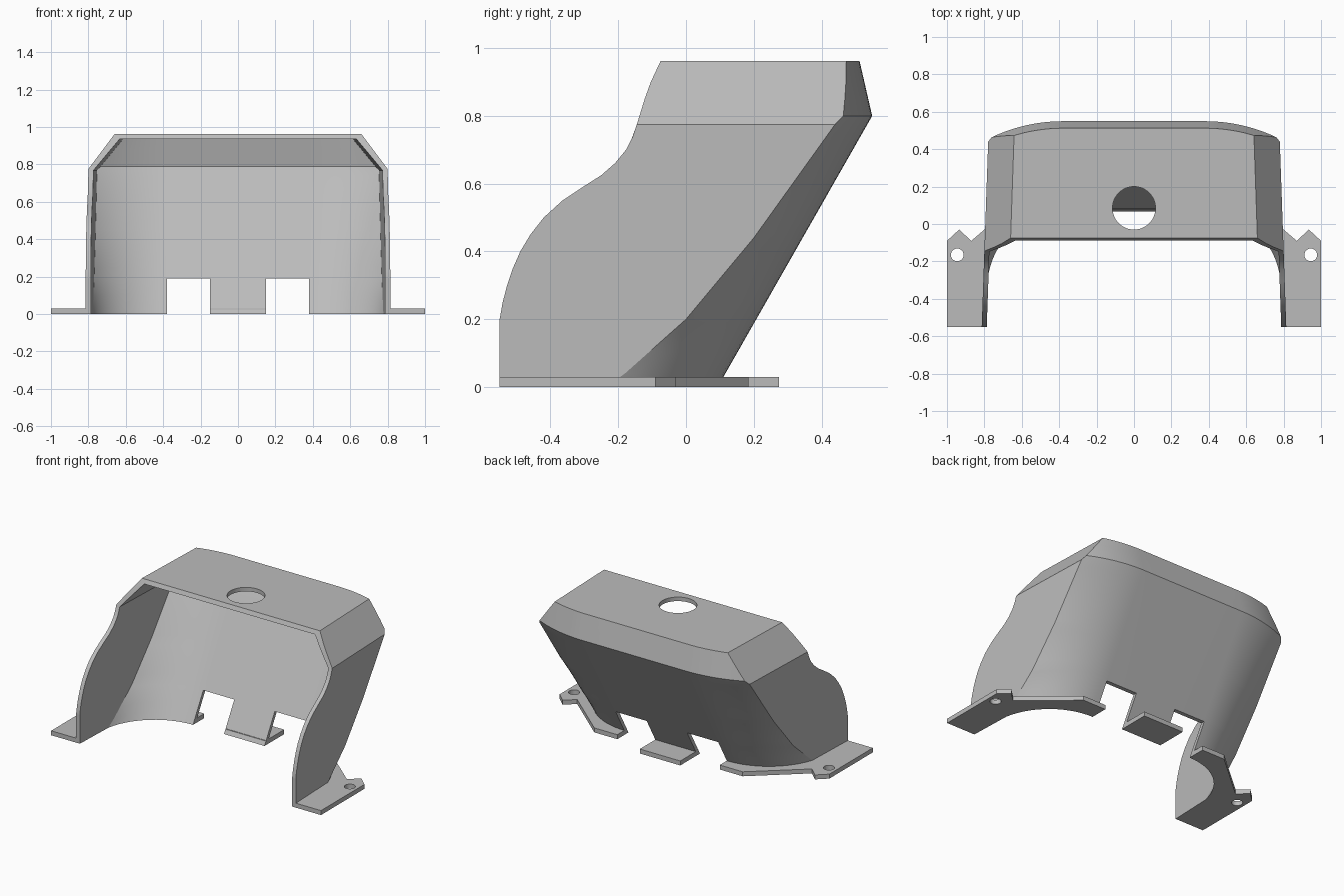
import bpy, bmesh, math

cube = bpy.data.objects.get("Cube")
if cube:
    bpy.data.objects.remove(cube, do_unlink=True)

grey = bpy.data.materials.new("plain grey")
grey.use_nodes = True
colour = (0.5, 0.5, 0.5, 1)
grey.diffuse_color = colour
grey.node_tree.nodes["Principled BSDF"].inputs["Base Color"].default_value = colour

WALL = 0.027        # shell thickness
PLATE = 0.03        # flange thickness
SLOT_IN, SLOT_OUT, SLOT_TOP = 0.15, 0.38, 0.19
SIDE_TOP, BACK_TOP, TOP = 0.775, 0.8, 0.962

# (height, y) of the curved front edge and of the line where the corners start
FRONT = [(0, -.55), (.2, -.55), (.25, -.541), (.3, -.528), (.35, -.511), (.4, -.489),
         (.45, -.459), (.5, -.42), (.55, -.365), (.59, -.305), (.625, -.25), (.66, -.21),
         (.7, -.177), (.74, -.157), (SIDE_TOP, -.145), (.85, -.122), (.9, -.104), (TOP, -.075)]
CORNER = [(0, -.235), (.04, -.18), (.2, 0), (.44, .2), (SIDE_TOP, .44)]


def lookup(table, z):
    for (z0, y0), (z1, y1) in zip(table, table[1:]):
        if z <= z1:
            return y0 + (y1 - y0) * (z - z0) / (z1 - z0)
    return table[-1][1]


def half_width(y, z, inset):
    chamfer = max(0, z - SIDE_TOP) / (TOP - SIDE_TOP)
    return 0.795 - 0.035 * y - 0.138 * chamfer - inset


def half_section(z, inset):
    """Right half of a level section: front edge, round corner, back, slot edges."""
    height = z - inset * max(0, (z - 0.7) / (TOP - 0.7))
    back = 0.0935 + 0.57 * min(z, BACK_TOP) - 0.23 * max(0, z - BACK_TOP) - inset
    if z <= SIDE_TOP:
        start = lookup(CORNER, z) - inset
        run = half_width(start, z, inset) - SLOT_OUT
        drop = back - start
        radius = (run * run + drop * drop) / (2 * drop)
    else:
        radius = 0.89
        run = half_width(0.45, z, inset) - SLOT_OUT
    first = math.acos(run / radius)
    front = lookup(FRONT, height)
    pts = [(half_width(front, z, inset), front, height)]
    steps = 14
    for k in range(steps + 1):
        a = first + (math.pi / 2 - first) * k / steps
        pts.append((SLOT_OUT + radius * math.cos(a), back - radius + radius * math.sin(a), height))
    return pts + [(SLOT_IN, back, height)]


def section(z, inset):
    half = half_section(z, inset)
    return half + [(-x, y, h) for x, y, h in reversed(half)]


def finish(bm, name):
    bmesh.ops.recalc_face_normals(bm, faces=bm.faces)
    mesh = bpy.data.meshes.new(name)
    bm.to_mesh(mesh)
    bm.free()
    mesh.materials.append(grey)
    ob = bpy.data.objects.new(name, mesh)
    bpy.context.collection.objects.link(ob)
    return ob


def select_only(ob):
    bpy.ops.object.select_all(action='DESELECT')
    ob.select_set(True)
    bpy.context.view_layer.objects.active = ob


def drill(ob, x, y, z, radius):
    """Cut a round vertical hole."""
    bpy.ops.mesh.primitive_cylinder_add(vertices=48, radius=radius, depth=0.2, location=(x, y, z))
    cutter = bpy.context.object
    cutter.hide_render = True
    cutter.data.materials.append(grey)
    mod = ob.modifiers.new("hole", 'BOOLEAN')
    mod.operation, mod.solver, mod.object = 'DIFFERENCE', 'EXACT', cutter
    select_only(ob)
    bpy.ops.object.modifier_apply(modifier=mod.name)
    bpy.data.objects.remove(cutter, do_unlink=True)


def prism(name, outline):
    bm = bmesh.new()
    face = bm.faces.new([bm.verts.new((x, y, 0)) for x, y in outline])
    new = bmesh.ops.extrude_face_region(bm, geom=[face])["geom"]
    bmesh.ops.translate(bm, vec=(0, 0, PLATE),
                        verts=[v for v in new if isinstance(v, bmesh.types.BMVert)])
    return finish(bm, name)


# Shell: matching outer and inner grids joined along every open edge
levels = sorted({z for z, _ in FRONT + CORNER} | {0.1, 0.15, SLOT_TOP, BACK_TOP})
bm = bmesh.new()
outer = [[bm.verts.new(p) for p in section(z, 0)] for z in levels]
inner = [[bm.verts.new(p) for p in section(z, WALL)] for z in levels]
rows, cols = len(levels) - 1, len(outer[0]) - 1
slot_col = cols // 2 - 1
cells = {(i, j) for i in range(rows) for j in range(cols)
         if not (j in (slot_col, cols - 1 - slot_col) and levels[i + 1] <= SLOT_TOP + 1e-6)}
for i, j in cells:
    ring = [(i, j), (i, j + 1), (i + 1, j + 1), (i + 1, j)]
    neighbours = [(i - 1, j), (i, j + 1), (i + 1, j), (i, j - 1)]
    for grid in (outer, inner):
        bm.faces.new([grid[a][b] for a, b in ring])
    for k, other in enumerate(neighbours):
        if other not in cells and other[0] < rows:
            (a, b), (c, d) = ring[k], ring[(k + 1) % 4]
            bm.faces.new([outer[a][b], outer[c][d], inner[c][d], inner[a][b]])
# Flat roof, its underside and its front rim
bm.faces.new(outer[-1])
bm.faces.new(inner[-1])
bm.faces.new([outer[-1][0], outer[-1][-1], inner[-1][-1], inner[-1][0]])
loose = [v for v in bm.verts if not v.link_faces]
bmesh.ops.delete(bm, geom=loose, context='VERTS')
shell = finish(bm, "cover_shell")
drill(shell, 0, 0.085, TOP, 0.115)
select_only(shell)
bpy.ops.object.shade_smooth_by_angle(angle=math.radians(20))

# Side flanges with a notched end and a screw hole
wall_line = [(x, y) for x, y, _ in half_section(0, 0.008)[:-1]]
outline = [(SLOT_OUT, .185), (.55, .185), (.87, -.09), (.935, -.03), (1, -.09), (1, -.55)]
for side, name in ((1, "left_flange"), (-1, "right_flange")):
    flange = prism(name, [(side * x, y) for x, y in outline + wall_line])
    drill(flange, side * 0.945, -0.165, 0, 0.034)

# Centre tab between the slots
prism("centre_tab", [(-SLOT_IN, .08), (SLOT_IN, .08), (SLOT_IN, .275), (-SLOT_IN, .275)])
